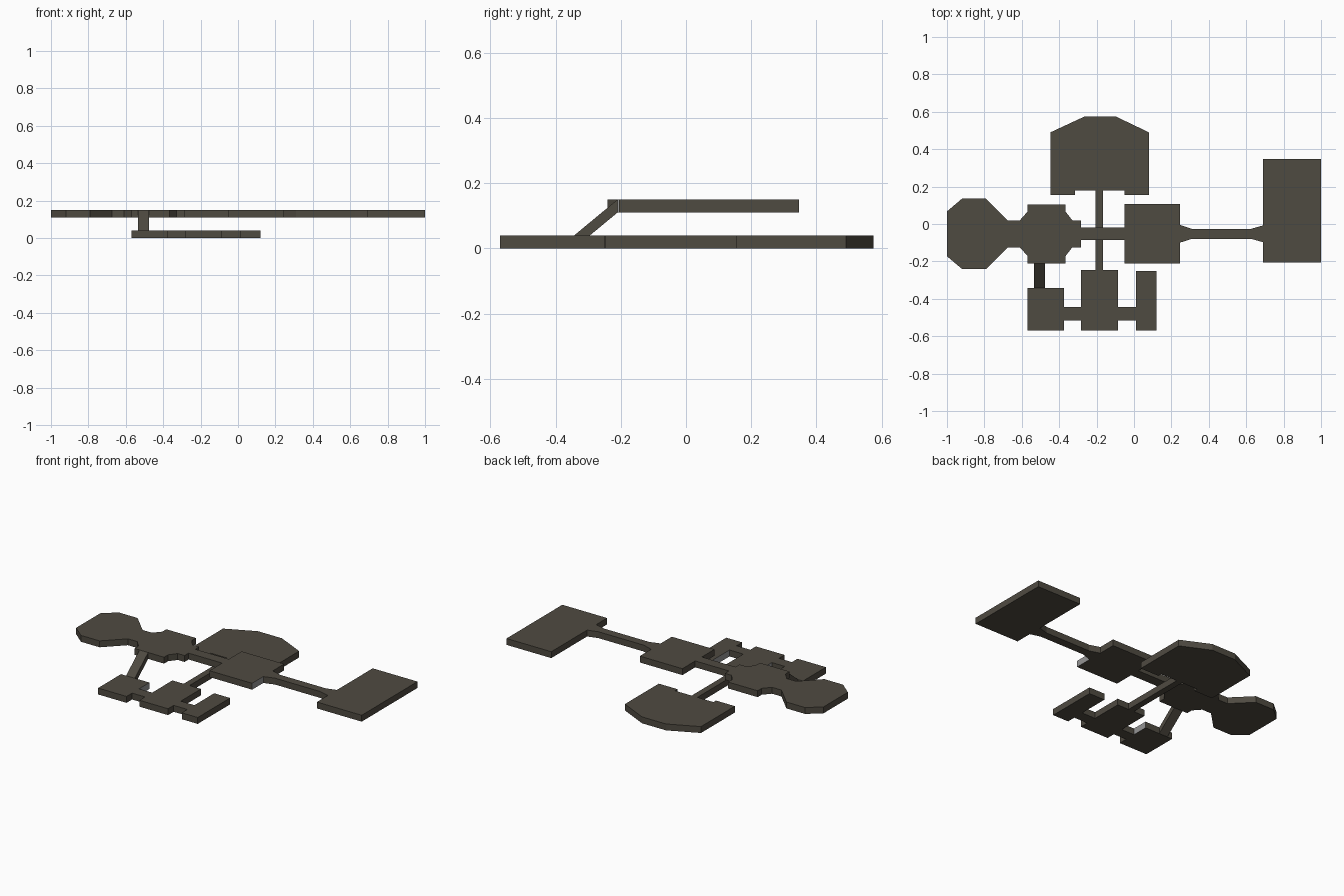
import bpy, bmesh

if "Cube" in bpy.data.objects:
    bpy.data.objects.remove(bpy.data.objects["Cube"])

T = 0.04          # slab thickness
UPPER = 0.11      # underside of the upper level
AXIS_Y = -0.0525  # centre line of the upper level


def material(name, col):
    m = bpy.data.materials.new(name)
    m.diffuse_color = (*col, 1)
    m.use_nodes = True
    m.node_tree.nodes["Principled BSDF"].inputs["Base Color"].default_value = m.diffuse_color
    return m


STONE = material("dark_stone", (0.078, 0.069, 0.053))
GREY = material("light_grey", (0.30, 0.30, 0.30))


def slab(name, pts, z=0.0, grey=None):
    """Extrude an outline up by T; grey(center, normal) picks the grey faces."""
    bm = bmesh.new()
    face = bm.faces.new([bm.verts.new((x, y, z)) for x, y in pts])
    ext = bmesh.ops.extrude_face_region(bm, geom=[face])
    top = [v for v in ext["geom"] if isinstance(v, bmesh.types.BMVert)]
    bmesh.ops.translate(bm, verts=top, vec=(0, 0, T))
    bmesh.ops.recalc_face_normals(bm, faces=bm.faces)
    bm.normal_update()
    if grey:
        for f in bm.faces:
            f.material_index = int(grey(f.calc_center_median(), f.normal))
    return finish(name, bm)


def finish(name, bm):
    me = bpy.data.meshes.new(name)
    bm.to_mesh(me)
    bm.free()
    me.materials.append(STONE)
    me.materials.append(GREY)
    ob = bpy.data.objects.new(name, me)
    bpy.context.collection.objects.link(ob)
    return ob


def rect(x0, x1, y0, y1):
    return [(x0, y0), (x1, y0), (x1, y1), (x0, y1)]


def mirrored(half):
    """Outline from (x, half width) pairs, mirrored about the centre line."""
    return ([(x, AXIS_Y - h) for x, h in half]
            + [(x, AXIS_Y + h) for x, h in reversed(half)])


# Upper level: rooms and passages along the centre line
slab("octagon_room", mirrored([(-1, .12), (-.92, .1875), (-.79, .1875),
                               (-.675, .0725), (-.61, .0725)]), UPPER)
slab("hub_room", mirrored([(-.61, .0725), (-.57, .1175), (-.57, .1575),
                           (-.365, .1575), (-.365, .1175), (-.33, .0725),
                           (-.283, .0725)]), UPPER)
slab("upper_corridor", mirrored([(-.283, .0325), (-.05, .0325)]), UPPER)
# Central room: side wall is split at the passage so its front part can be grey
cy = 0.0475
slab("central_room", [(-.05, -.21), (.245, -.21), (.245, AXIS_Y - cy),
                      (.245, AXIS_Y + cy), (.245, .107), (-.05, .107)], UPPER,
     lambda c, n: n.x > .9 and c.y < AXIS_Y - cy)
slab("long_corridor", mirrored([(.245, cy), (.31, .0265), (.625, .0265),
                                (.69, .045)]), UPPER)
slab("end_hall", rect(.69, 1, -.205, .347), UPPER)

# Lower level: back hall with its linking corridor
slab("back_hall", [(-.447, .155), (-.316, .155), (-.316, .18), (-.05, .18),
                   (-.05, .155), (.08, .155), (.08, .49), (-.098, .575),
                   (-.264, .575), (-.447, .49)])
slab("lower_corridor", rect(-.205, -.165, -.245, .18))

# Lower level: row of three front rooms, walls split at the passages
P0, P1 = -.515, -.445


def front_room(name, x0, x1, y1, side):
    pts = [(x0, -.57), (x1, -.57), (x1, P0), (x1, P1), (x1, y1),
           (x0, y1), (x0, P1), (x0, P0)]
    slab(name, pts, 0, lambda c, n: n.x * side > .9 and c.y > P1)


front_room("front_left_room", -.57, -.373, -.343, 1)
front_room("front_middle_room", -.283, -.085, -.245, -1)
front_room("front_right_room", .01, .12, -.25, -1)
slab("front_passage_left", rect(-.373, -.283, P0, P1))
slab("front_passage_right", rect(-.085, .01, P0, P1))

# Ramp between the levels: a sheared slab
ramp = slab("ramp", rect(-.535, -.475, -.343, -.21))
for v in ramp.data.vertices:
    if v.co.y > -.3:
        v.co.z += UPPER
